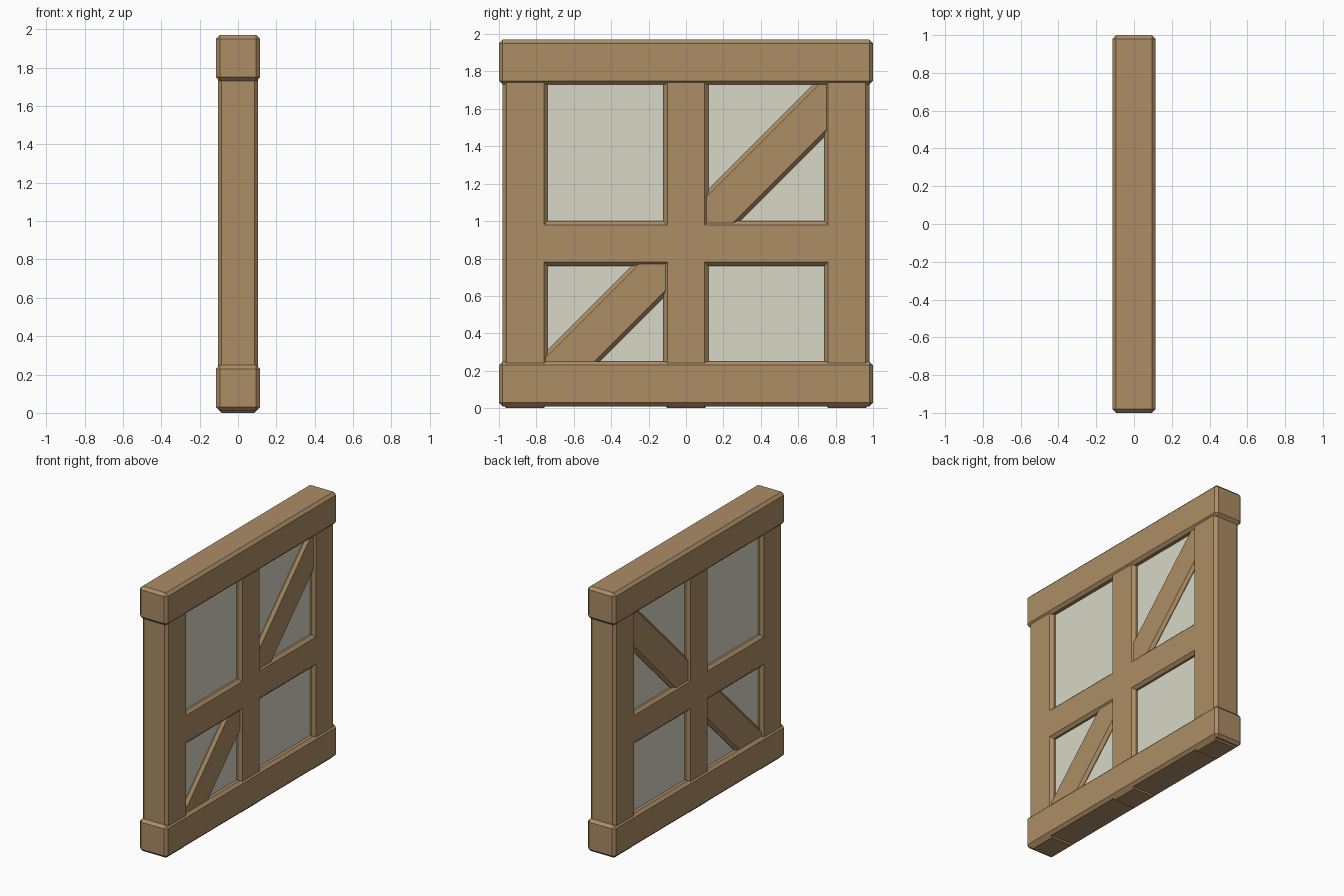
import bpy
import bmesh
import math
from mathutils import Matrix, Vector

old = bpy.data.objects.get("Cube")
if old:
    bpy.data.objects.remove(old, do_unlink=True)


def make_material(name, colour):
    mat = bpy.data.materials.new(name)
    mat.use_nodes = True
    mat.diffuse_color = colour
    mat.node_tree.nodes["Principled BSDF"].inputs["Base Color"].default_value = colour
    return mat


wood = make_material("timber_brown", (0.413, 0.266, 0.130, 1))
plaster = make_material("pale_plaster", (0.679, 0.679, 0.571, 1))
CHAMFER = 0.02


def beam(name, centre, size, mat=wood, chamfer=CHAMFER, angle=0.0):
    """Box with chamfered edges, optionally tilted about the x axis."""
    bm = bmesh.new()
    bmesh.ops.create_cube(bm, size=1)
    bmesh.ops.scale(bm, vec=size, verts=bm.verts)
    if chamfer:
        bmesh.ops.bevel(bm, geom=bm.edges[:], offset=chamfer, segments=1,
                        affect='EDGES')
    bmesh.ops.rotate(bm, cent=(0, 0, 0), matrix=Matrix.Rotation(angle, 3, 'X'),
                     verts=bm.verts)
    mesh = bpy.data.meshes.new(name)
    bm.to_mesh(mesh)
    bm.free()
    mesh.materials.append(mat)
    obj = bpy.data.objects.new(name, mesh)
    obj.location = centre
    bpy.context.collection.objects.link(obj)
    return obj


# Horizontal sill and header, slightly thicker than the posts
beam("bottom_beam", (0, 0, 0.13), (0.23, 2, 0.24))
beam("top_beam", (0, 0, 1.85), (0.23, 2, 0.24))

# Three upright posts
for name, y in (("front_post", -0.86), ("middle_post", 0), ("back_post", 0.86)):
    beam(name, (0, y, 0.95), (0.21, 0.24, 1.9))

# Middle rail, flush with the posts
beam("middle_rail", (0, 0, 0.88), (0.21, 1.8, 0.24))

# One diagonal brace running from the lower front to the upper back corner
low, high = Vector((0, -0.75, 0.13)), Vector((0, 0.83, 1.71))
beam("diagonal_brace", (low + high) / 2, (0.19, (high - low).length, 0.24),
     angle=math.radians(45))

# Infill wall between the timbers
beam("infill_panel", (0, 0, 0.99), (0.14, 1.7, 1.72), plaster, chamfer=0)
